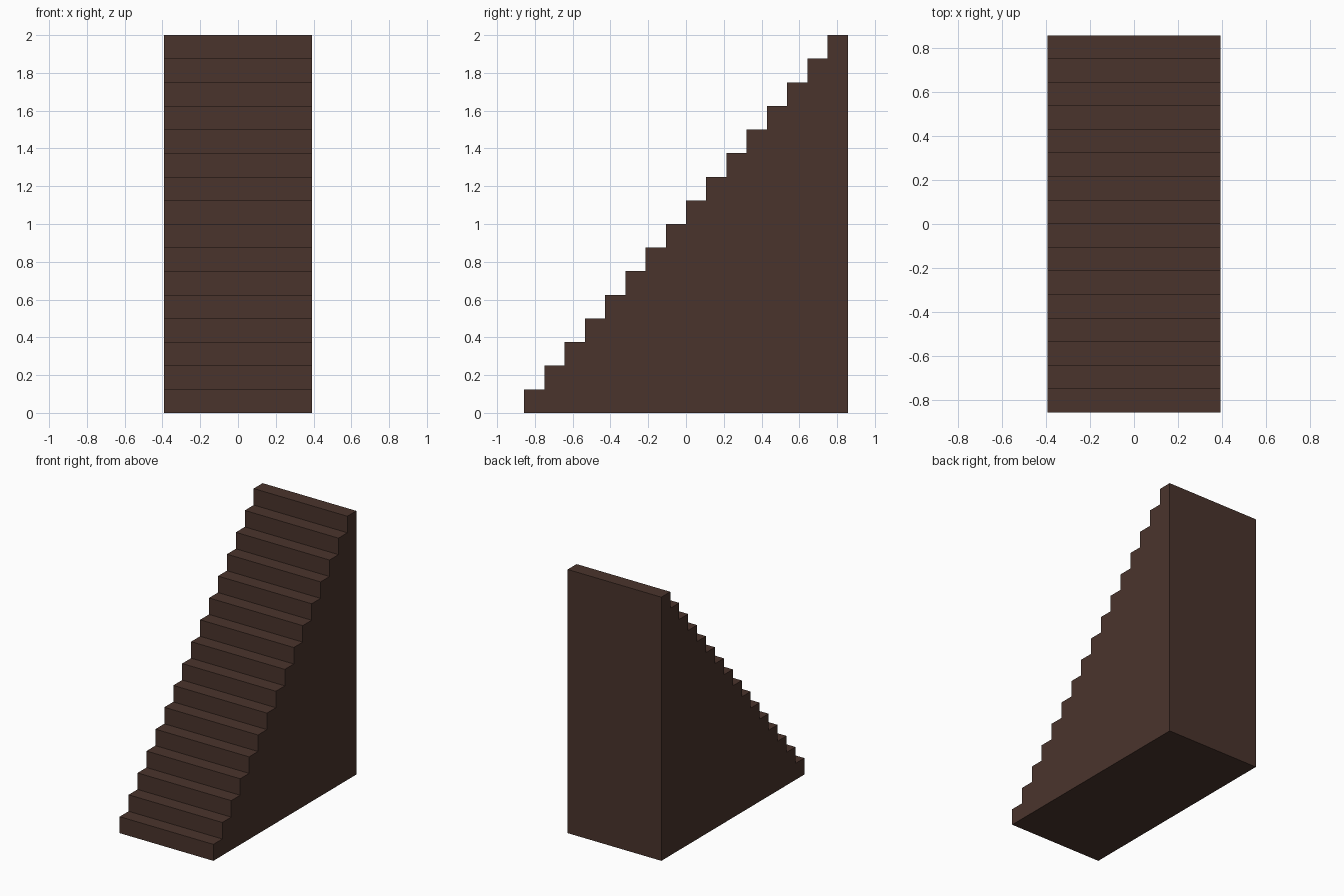
import bpy, bmesh

if "Cube" in bpy.data.objects:
    bpy.data.objects.remove(bpy.data.objects["Cube"])

STEPS, HALF_W, HALF_D, HEIGHT = 16, 0.393, 0.857, 2.0
run, rise = 2 * HALF_D / STEPS, HEIGHT / STEPS

wood = bpy.data.materials.new("dark_brown")
wood.diffuse_color = (0.0685, 0.0343, 0.0252, 1)
wood.use_nodes = True
wood.node_tree.nodes["Principled BSDF"].inputs["Base Color"].default_value = wood.diffuse_color

# Stepped side profile (y, z), from the front foot up to the top and down the back
profile = [(-HALF_D, 0)]
for i in range(STEPS):
    z = (i + 1) * rise
    profile += [(-HALF_D + i * run, z), (-HALF_D + (i + 1) * run, z)]
profile.append((HALF_D, 0))

# Extrude the profile across the width
bm = bmesh.new()
side = bm.faces.new([bm.verts.new((-HALF_W, y, z)) for y, z in profile])
ext = bmesh.ops.extrude_face_region(bm, geom=[side], use_keep_orig=True)
verts = [g for g in ext["geom"] if isinstance(g, bmesh.types.BMVert)]
bmesh.ops.translate(bm, verts=verts, vec=(2 * HALF_W, 0, 0))
bmesh.ops.recalc_face_normals(bm, faces=bm.faces)

mesh = bpy.data.meshes.new("staircase")
bm.to_mesh(mesh)
bm.free()
mesh.materials.append(wood)
bpy.context.collection.objects.link(bpy.data.objects.new("staircase", mesh))
